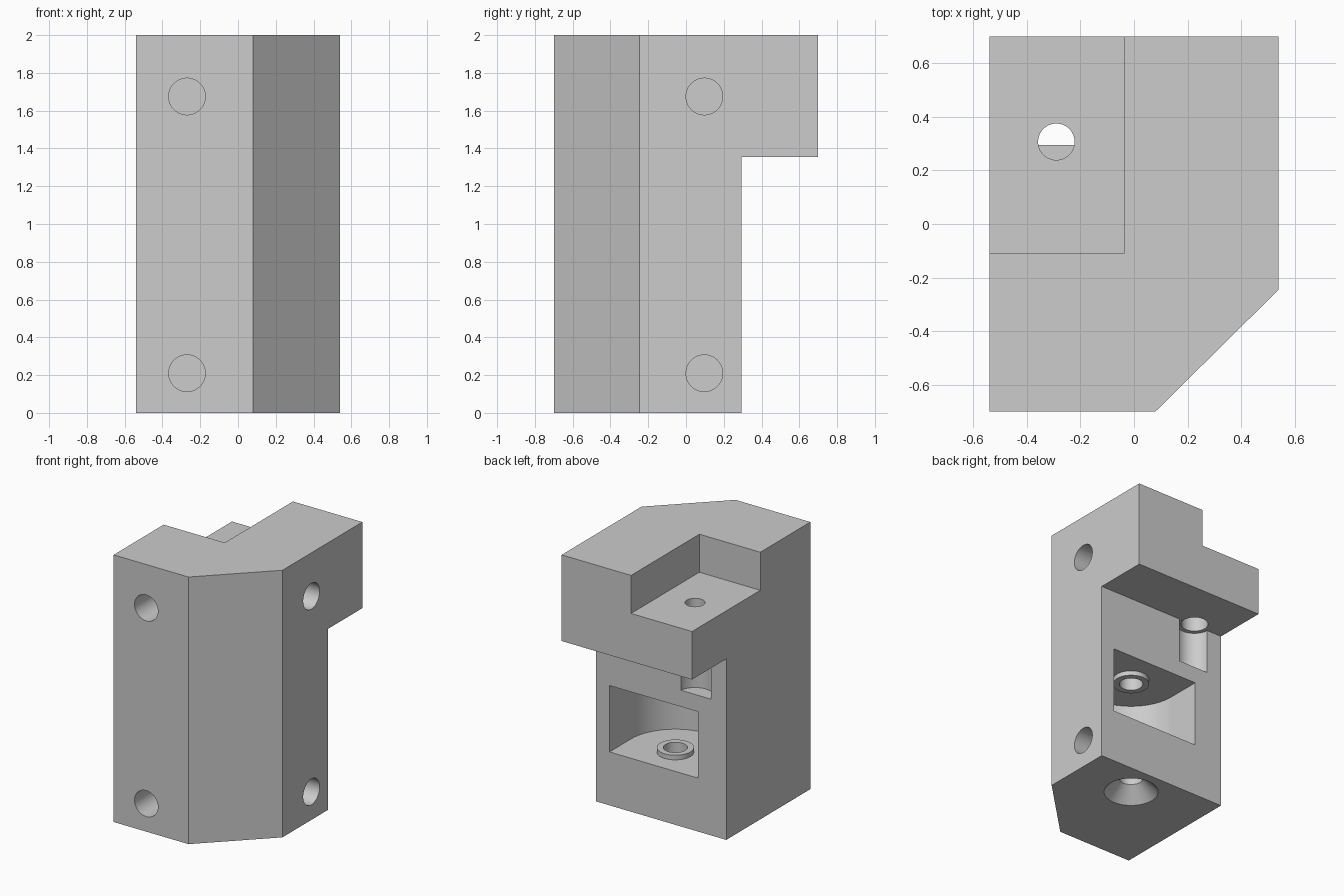
import bpy, bmesh
from math import pi, cos, sin
from mathutils import Matrix, Vector

if "Cube" in bpy.data.objects:
    bpy.data.objects.remove(bpy.data.objects["Cube"], do_unlink=True)

grey = bpy.data.materials.new("light_grey")
grey.use_nodes = True
grey.diffuse_color = (0.604, 0.604, 0.604, 1)
grey.node_tree.nodes["Principled BSDF"].inputs["Base Color"].default_value = grey.diffuse_color


def finish(name, bm):
    bmesh.ops.recalc_face_normals(bm, faces=bm.faces)
    mesh = bpy.data.meshes.new(name)
    bm.to_mesh(mesh)
    bm.free()
    mesh.materials.append(grey)
    obj = bpy.data.objects.new(name, mesh)
    bpy.context.scene.collection.objects.link(obj)
    return obj


def prism(name, outline, z0, z1):
    bm = bmesh.new()
    face = bm.faces.new([bm.verts.new((x, y, z0)) for x, y in outline])
    top = bmesh.ops.extrude_face_region(bm, geom=[face])["geom"]
    bmesh.ops.translate(bm, vec=(0, 0, z1 - z0),
                        verts=[v for v in top if isinstance(v, bmesh.types.BMVert)])
    return finish(name, bm)


def box(name, x0, x1, y0, y1, z0, z1):
    return prism(name, [(x0, y0), (x1, y0), (x1, y1), (x0, y1)], z0, z1)


def rod(name, start, end, r1, r2=None):
    start, end = Vector(start), Vector(end)
    axis = end - start
    turn = axis.to_track_quat('Z', 'Y').to_matrix().to_4x4()
    bm = bmesh.new()
    bmesh.ops.create_cone(bm, cap_ends=True, segments=64, radius1=r1,
                          radius2=r1 if r2 is None else r2, depth=axis.length,
                          matrix=Matrix.Translation((start + end) / 2) @ turn)
    return finish(name, bm)


def combine(tool, operation='DIFFERENCE'):
    mod = body.modifiers.new(tool.name, 'BOOLEAN')
    mod.operation, mod.solver, mod.object = operation, 'EXACT', tool
    bpy.context.view_layer.objects.active = body
    bpy.ops.object.modifier_apply(modifier=mod.name)
    bpy.data.objects.remove(tool, do_unlink=True)


# Block with one chamfered corner
W, D, H = 0.54, 0.70, 2.0
body = prism("mounting_block",
             [(-W, -D), (0.08, -D), (W, -0.245), (W, D), (-W, D)], 0, H)

# Space under the rear ledge, and the notch in its top
back, ledge = 0.295, 1.355
combine(box("under_ledge", -1, 1, back, 1, -1, ledge))
combine(box("top_notch", -1, -0.035, -0.108, 1, 1.715, 3))

# Round-ended pocket in the back, with washer bosses above and below
px, py, pr = 0.06, 0.04, 0.367
low, high = 0.40, 0.897
arc = [(px + pr * cos(pi + pi * i / 48), py + pr * sin(pi + pi * i / 48)) for i in range(49)]
combine(prism("pocket", arc + [(px + pr, 0.5), (px - pr, 0.5)], low, high))
for z0, z1 in ((low - 0.05, low + 0.035), (high - 0.035, high + 0.05)):
    combine(rod("washer_boss", (px, py, z0), (px, py, z1), 0.126), 'UNION')

# Axle bore with a countersink in the base
combine(rod("axle_bore", (px, py, -0.1), (px, py, 1.2), 0.082))
combine(rod("countersink", (px, py, -0.1), (px, py, 0.188), 0.288, 0))

# Adjusting screw: hole through the ledge, wider below, and a groove in the back
sx, sy = -0.29, 0.307
combine(rod("screw_hole", (sx, sy, 1.2), (sx, sy, 1.9), 0.068))
combine(rod("screw_counterbore", (sx, sy, 1.2), (sx, sy, 1.54), 0.094))
combine(rod("screw_groove", (sx, sy, 1.02), (sx, sy, ledge - 0.001), 0.126))

# Blind mounting holes in the front and left faces
for z in (0.21, 1.675):
    combine(rod("front_hole", (-0.27, -1, z), (-0.27, 0.32 - D, z), 0.097))
    combine(rod("side_hole", (1, 0.097, z), (W - 0.32, 0.097, z), 0.097))

bpy.ops.object.select_all(action='DESELECT')
body.select_set(True)
bpy.context.view_layer.objects.active = body
bpy.ops.object.shade_smooth_by_angle()
